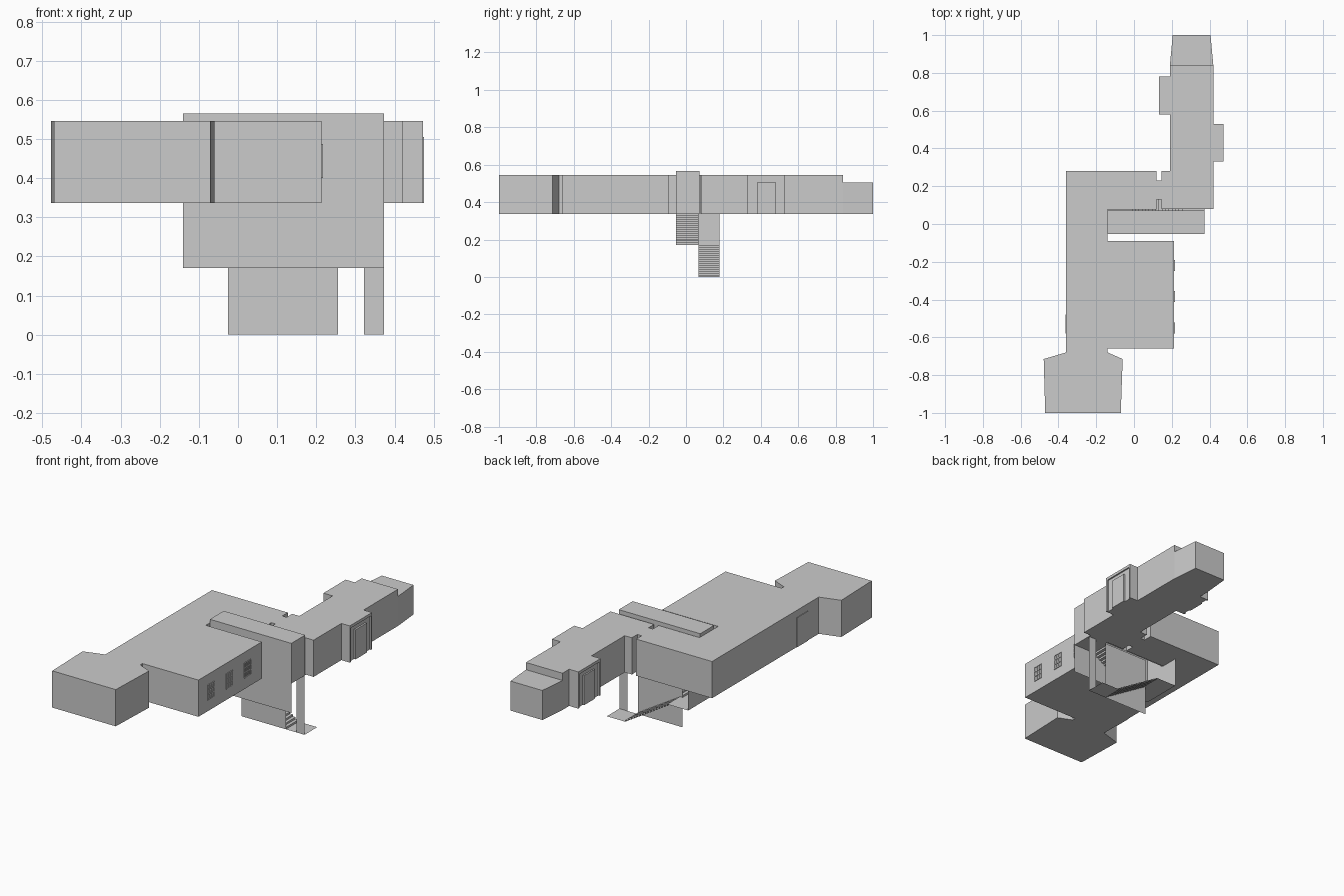
import bpy

if "Cube" in bpy.data.objects:
    bpy.data.objects.remove(bpy.data.objects["Cube"])

Z0, Z1 = 0.337, 0.546      # upper storey floor and roof
MID, TOP = 0.17, 0.566     # stair landing height, stairwell roof


def mesh_object(name, verts, faces):
    me = bpy.data.meshes.new(name)
    me.from_pydata(verts, [], faces)
    me.update()
    ob = bpy.data.objects.new(name, me)
    bpy.context.collection.objects.link(ob)
    return ob


def prism(name, outline, z0=Z0, z1=Z1):
    """Closed room volume from a counter-clockwise floor outline."""
    n = len(outline)
    verts = [(x, y, z) for z in (z0, z1) for x, y in outline]
    sides = [(i, (i + 1) % n, (i + 1) % n + n, i + n) for i in range(n)]
    return mesh_object(name, verts, sides + [tuple(range(n - 1, -1, -1)), tuple(range(n, 2 * n))])


def box(name, x0, x1, y0, y1, z0=Z0, z1=Z1):
    return prism(name, [(x0, y0), (x1, y0), (x1, y1), (x0, y1)], z0, z1)


def wall_y(name, y, x0, x1, z0, z1):
    return mesh_object(name, [(x0, y, z0), (x1, y, z0), (x1, y, z1), (x0, y, z1)], [(0, 1, 2, 3)])


def wall_x(name, x, y0, y1, z0, z1):
    return mesh_object(name, [(x, y0, z0), (x, y1, z0), (x, y1, z1), (x, y0, z1)], [(0, 1, 2, 3)])


def slab(name, x0, x1, y0, y1, z):
    return mesh_object(name, [(x0, y0, z), (x1, y0, z), (x1, y1, z), (x0, y1, z)], [(0, 1, 2, 3)])


def stairs(name, x0, x1, y0, y1, z0, z1, steps=16):
    """Folded ribbon of risers and treads."""
    path = [(x0, z0)]
    for i in range(steps):
        z = z0 + (z1 - z0) * (i + 1) / steps
        path += [(x0 + (x1 - x0) * i / steps, z), (x0 + (x1 - x0) * (i + 1) / steps, z)]
    verts = [(x, y, z) for x, z in path for y in (y0, y1)]
    faces = [(2 * i, 2 * i + 1, 2 * i + 3, 2 * i + 2) for i in range(len(path) - 1)]
    return mesh_object(name, verts, faces)


# Main hall, side room and flared south room
prism("main_hall", [
    (-.47, -1), (-.07, -1), (-.06, -.715), (-.14, -.68), (-.14, -.66),
    (.213, -.66), (.213, -.09), (-.14, -.09), (-.14, .078), (.118, .078),
    (.118, .28), (-.36, .28), (-.36, -.68), (-.478, -.715)])

# North wing, passage to the hall and tapered end room
box("north_wing", .19, .42, .08, .84)
box("passage_end", .145, .19, .08, .28)
box("passage_neck", .118, .145, .13, .23)
prism("north_end_room", [(.19, .84), (.42, .84), (.405, 1), (.205, 1)], Z0, .505)

# Door bays on both sides of the wing, with rim and door leaf
for side, x_wall, x_face, yc in (("east", .42, .465, .43), ("west", .19, .14, .68)):
    s = 1 if x_face > x_wall else -1
    x_out = x_face + s * .008
    box(side + "_bay", min(x_wall, x_face), max(x_wall, x_face), yc - .1, yc + .1)
    xa, xb = min(x_face, x_out), max(x_face, x_out)
    for k in (-1, 1):
        edge = sorted((yc + k * .1, yc + k * .09))
        box(side + "_bay_jamb", xa, xb, *edge)
    box(side + "_bay_lintel", xa, xb, yc - .09, yc + .09, .53, Z1)
    box(side + "_bay_door", xa, xb + (.002 if s > 0 else 0), yc - .05, yc + .05, Z0, .505)

# Door on the west wall of the hall
box("hall_door", -.363, -.36, -.58, -.48, Z0, .505)

# Three barred windows on the east wall
for yc in (-.55, -.385, -.22):
    for i in range(4):
        y = yc - .027 + .018 * i
        box("window_upright", .213, .217, y - .002, y + .002, .40, .487)
        z = .402 + .0277 * i
        box("window_crossbar", .213, .217, yc - .029, yc + .029, z - .002, z + .002)

# Stairwell shell
L, R, S, M, N = -.14, .373, -.053, .066, .18
slab("stairwell_roof", L, R, S, .072, TOP)
wall_y("stairwell_south_wall", S, L, R, MID, TOP)
wall_x("stairwell_east_wall", R, S, .072, Z0, TOP)
wall_x("stairwell_west_wall", L, S, .072, Z0, TOP)
wall_y("stairwell_north_wall", .072, L, R, Z0, TOP)
wall_x("landing_west_wall", L, S, N, MID, Z0)

# Wall between flights, leaving a doorway at the foot of the stairs
wall_y("flight_divider", M, -.025, .255, 0, Z0)
wall_y("doorway_jamb", M, .322, R, 0, Z0)

# Two flights with landings
stairs("lower_flight", .255, -.025, M, N, 0, MID)
stairs("upper_flight", -.025, .255, S, M, MID, Z0)
slab("lower_floor", .255, R, M, N, 0)
slab("middle_landing", L, -.025, S, N, MID)
slab("upper_landing", .255, R, S, .08, Z0)
